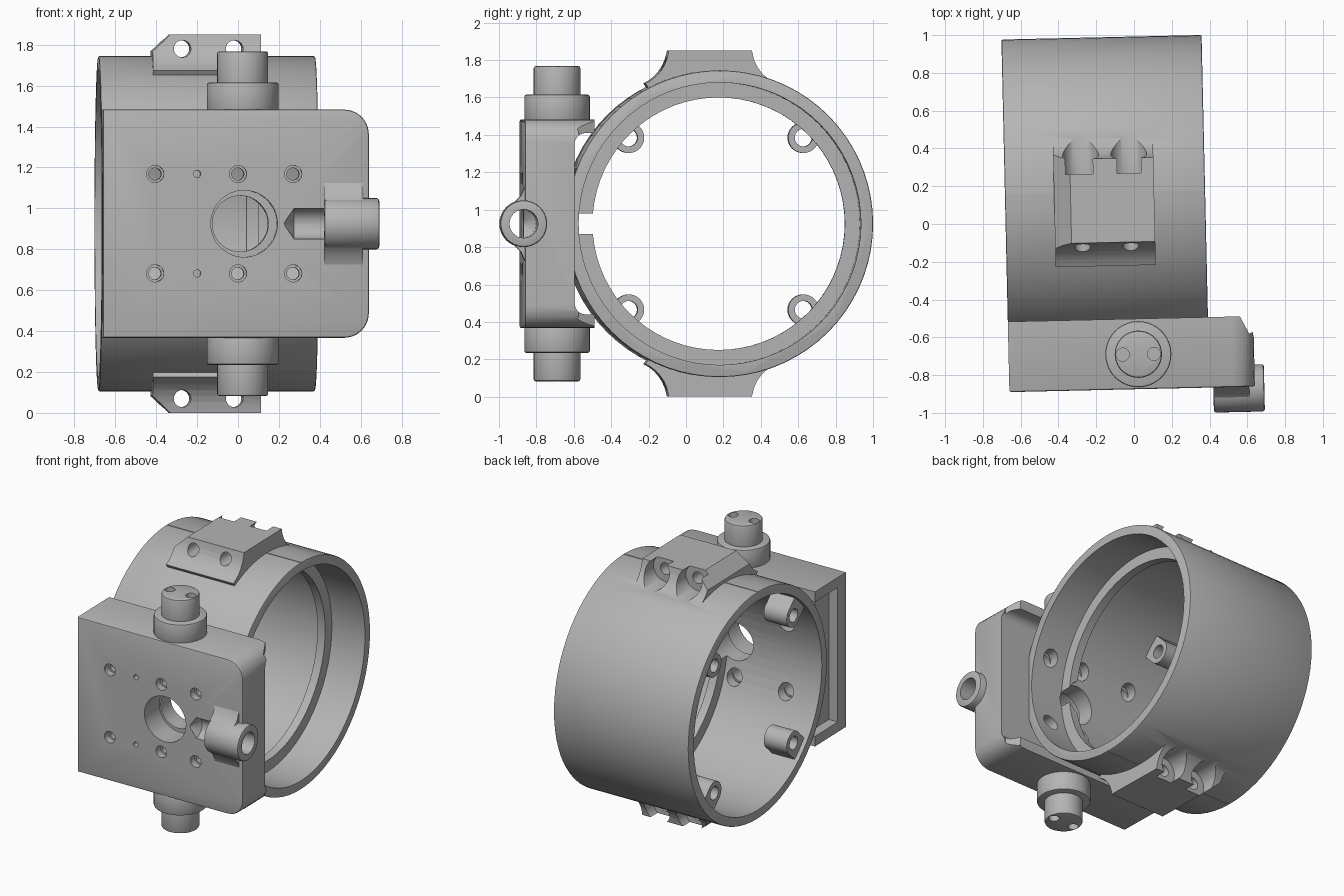
import bpy, bmesh, math
from mathutils import Matrix, Vector

if "Cube" in bpy.data.objects:
    bpy.data.objects.remove(bpy.data.objects["Cube"])

grey = bpy.data.materials.new("satin grey")
grey.use_nodes = True
COLOUR = (0.46, 0.46, 0.46, 1)
grey.diffuse_color = COLOUR
grey.node_tree.nodes["Principled BSDF"].inputs["Base Color"].default_value = COLOUR

CY, CZ = 0.172, 0.925          # ring axis
FRONT = -0.875                 # front face of the block
parts = []


def make(name, bm):
    bmesh.ops.recalc_face_normals(bm, faces=bm.faces[:])
    mesh = bpy.data.meshes.new(name)
    bm.to_mesh(mesh)
    bm.free()
    mesh.materials.append(grey)
    obj = bpy.data.objects.new(name, mesh)
    bpy.context.collection.objects.link(obj)
    return obj


def cyl(name, axis, start, end, centre, r, r2=None, seg=32, bevel=0):
    """Cylinder or cone along an axis; centre holds the other two coordinates."""
    bm = bmesh.new()
    bmesh.ops.create_cone(bm, cap_ends=True, segments=seg, radius1=r,
                          radius2=r if r2 is None else r2, depth=abs(end - start))
    if bevel:
        rim = [e for e in bm.edges if abs(e.verts[0].co.z - e.verts[1].co.z) < 1e-5]
        bmesh.ops.bevel(bm, geom=rim, offset=bevel, segments=2, affect='EDGES', profile=0.5)
    mid, (a, b) = (start + end) / 2, centre
    turn = {'x': Matrix.Rotation(math.pi / 2, 4, 'Y'),
            'y': Matrix.Rotation(-math.pi / 2, 4, 'X'), 'z': Matrix()}[axis]
    spot = {'x': (mid, a, b), 'y': (a, mid, b), 'z': (a, b, mid)}[axis]
    bm.transform(Matrix.Translation(spot) @ turn)
    return make(name, bm)


def prism(name, axis, start, end, outline):
    """Extrude an outline along x (outline is y,z) or along y (outline is x,z)."""
    bm = bmesh.new()
    place = (lambda p: (start, p[0], p[1])) if axis == 'x' else (lambda p: (p[0], start, p[1]))
    face = bm.faces.new([bm.verts.new(place(p)) for p in outline])
    new = bmesh.ops.extrude_face_region(bm, geom=[face])["geom"]
    step = Vector((end - start, 0, 0)) if axis == 'x' else Vector((0, end - start, 0))
    bmesh.ops.translate(bm, verts=[v for v in new if isinstance(v, bmesh.types.BMVert)], vec=step)
    return make(name, bm)


def box(name, lo, hi):
    return prism(name, 'x', lo[0], hi[0],
                 [(lo[1], lo[2]), (hi[1], lo[2]), (hi[1], hi[2]), (lo[1], hi[2])])


def combine(target, tools, operation='DIFFERENCE'):
    for tool in tools:
        mod = target.modifiers.new("combine", 'BOOLEAN')
        mod.operation, mod.object, mod.solver = operation, tool, 'EXACT'
        graph = bpy.context.evaluated_depsgraph_get()
        mesh = bpy.data.meshes.new_from_object(target.evaluated_get(graph))
        target.modifiers.clear()
        target.data = mesh
        bpy.data.objects.remove(tool)


def arc(cy, cz, r, a0, a1, n=6):
    return [(cy + r * math.cos(math.radians(a0 + (a1 - a0) * i / n)),
             cz + r * math.sin(math.radians(a0 + (a1 - a0) * i / n))) for i in range(n + 1)]


def flip(points):
    return [(p, 2 * CZ - q) for p, q in points]


def screw_cutters():
    tools = []
    for z in (CZ - 0.243, CZ + 0.243):
        for x in (-0.405, 0, 0.27):
            tools.append(cyl("screw_cut", 'y', -1, -0.3, (x, z), 0.03, seg=20))
            tools.append(cyl("recess_cut", 'y', -1, FRONT + 0.05, (x, z), 0.042, seg=20))
            tools.append(cyl("head_cut", 'y', -0.7, -0.3, (x, z), 0.058, seg=24))
    tools.append(cyl("window_cut", 'y', -1, -0.3, (0.015, CZ), 0.137, seg=40))
    return tools


# clamp ring with a clamping ear above and below
ring = cyl("clamp_ring", 'x', -0.66, 0.40, (CY, CZ), 0.82, seg=72, bevel=0.008)
ear = ([(-0.095, 1.85), (0.35, 1.85)] + arc(0.56, 1.87, 0.21, 190, 245)
       + [(0.4, 1.5), (-0.1, 1.5)] + arc(-0.31, 1.87, 0.215, -65, -10))
slope = [(-0.45, 1.72), (-0.45, 1.9), (-0.26, 1.9)]
for shape in (lambda p: p, flip):
    lug = prism("ear", 'x', -0.40, 0.13, shape(ear))
    combine(lug, [prism("slope_cut", 'y', -0.4, 0.8, shape(slope))])
    combine(ring, [lug], 'UNION')
bores = [cyl("rear_bore", 'x', -0.9, 0.08, (CY, CZ), 0.755, seg=72),
         cyl("lip_bore", 'x', -0.1, 0.3, (CY, CZ), 0.675, seg=72),
         cyl("mouth_bore", 'x', 0.14, 0.9, (CY, CZ), 0.755, seg=72)]
combine(ring, bores)

# bolt holes and open counterbores in the ears
bolt_tools = []
for side in (-1, 1):
    z = CZ + side * 0.855
    for x in (-0.255, 0):
        bolt_tools.append(cyl("bolt_cut", 'y', -0.5, 0.4, (x, z), 0.042, seg=24))
        bolt_tools.append(cyl("bolt_head_cut", 'y', 0.27, 0.8, (x, z), 0.095))
    # parting seam between the ring halves
    edge = CZ + side * 0.815
    bolt_tools.append(box("seam_cut", (-0.8, CY - 0.003, min(edge, edge + side * 0.05)),
                          (-0.40, CY + 0.003, max(edge, edge + side * 0.05))))
    bolt_tools.append(box("seam_cut", (0.13, CY - 0.003, min(edge, edge + side * 0.05)),
                          (0.8, CY + 0.003, max(edge, edge + side * 0.05))))
combine(ring, bolt_tools + screw_cutters())
parts.append(ring)

# four hollow screw bosses inside the rear end of the ring
for sy in (-1, 1):
    for sz in (-1, 1):
        centre = (CY + sy * 0.467, CZ + sz * 0.46)
        boss = cyl("screw_boss", 'x', -0.63, -0.45, centre, 0.082)
        radial = Vector((sy * 0.467, sz * 0.46)).normalized()
        across = Vector((-radial.y, radial.x)) * 0.08
        base = Vector(centre)
        tip = base + radial * 0.11
        web = prism("web", 'x', -0.63, -0.45, [base + across, tip + across, tip - across, base - across])
        combine(boss, [web], 'UNION')
        combine(boss, [cyl("boss_cut", 'x', -0.8, -0.3, centre, 0.047, seg=24)])
        parts.append(boss)

# mounting block with rounded left corners
LOW, HIGH = 0.367, 1.483
outline = ([(-0.66, LOW)] + arc(0.52, LOW + 0.12, 0.12, -90, 0)
           + arc(0.52, HIGH - 0.12, 0.12, 0, 90) + [(-0.66, HIGH)])
block = prism("mounting_block", 'y', FRONT, -0.502, outline)
bm = bmesh.new()
bm.from_mesh(block.data)
front_edges = [e for e in bm.edges if all(v.co.y < FRONT + 0.001 for v in e.verts)]
bmesh.ops.bevel(bm, geom=front_edges, offset=0.01, segments=2, affect='EDGES', profile=0.5)
bm.to_mesh(block.data)
bm.free()
# rear channel, hollow end and sloping rear edge
channel = (arc(-0.55, 1.35, 0.06, 180, 90) + [(-0.4, 1.41), (-0.4, 0.44)]
           + arc(-0.55, 0.50, 0.06, 270, 180))
edge_cut = box("edge_cut", (-0.1, -0.1, 0), (0.1, 0.1, 2))
edge_cut.data.transform(Matrix.Translation((0.66, -0.46, 0)) @ Matrix.Rotation(math.radians(27), 4, 'Z'))
combine(block, [prism("channel_cut", 'x', -0.9, 0.9, channel),
                box("end_cut", (-0.9, -0.77, 0.44), (-0.59, -0.4, 1.41)),
                edge_cut])
combine(block, screw_cutters())

# side tube with a flared root, its drill groove running into the block
TUBE = (-0.883, CZ)
flare = [(-0.80, CZ - 0.2), (-0.875, CZ - 0.2), (-0.895, CZ - 0.15), (-0.93, CZ - 0.115)]
root = prism("tube_root", 'x', 0.42, 0.61, flare + flip(flare)[::-1])
combine(root, [cyl("root_cut", 'x', 0.25, 0.8, TUBE, 0.08)])
tube = cyl("side_tube", 'x', 0.42, 0.69, TUBE, 0.125, seg=40, bevel=0.012)
combine(tube, [cyl("tube_cut", 'x', 0.25, 0.8, TUBE, 0.076)])
combine(block, [cyl("counterbore", 'y', -1, -0.7, (0.03, CZ), 0.163, seg=48),
                cyl("groove_cut", 'x', 0.275, 0.8, TUBE, 0.076),
                cyl("groove_tip", 'x', 0.22, 0.2751, TUBE, 0.0, 0.076)])
combine(block, [cyl("dowel_cut", 'y', -1, -0.75, (-0.2, CZ + s * 0.243), 0.018, seg=16) for s in (-1, 1)])
parts += [block, root, tube]

# pivot pins with collars above and below the block
for name, side in (("upper", 1), ("lower", -1)):
    at = (0.027, -0.69)
    level = lambda h: CZ + side * h
    collar = cyl(name + "_collar", 'z', level(0.54), level(0.69), at, 0.175, seg=40, bevel=0.01)
    pin = cyl(name + "_pin", 'z', level(0.6), level(0.843), at, 0.125, seg=40, bevel=0.012)
    combine(pin, [cyl("spanner_cut", 'z', level(0.76), level(0.9), (at[0] + dx, at[1]), 0.035, seg=20)
                  for dx in (-0.083, 0.083)])
    parts += [collar, pin]

# slight turn of the whole assembly, then smooth shading with sharp edges
pivot = Vector((0, -0.87, 0))
turn = Matrix.Translation(pivot) @ Matrix.Rotation(math.radians(1.3), 4, 'Z') @ Matrix.Translation(-pivot)
bpy.ops.object.select_all(action='DESELECT')
for part in parts:
    part.data.transform(turn)
    part.select_set(True)
bpy.context.view_layer.objects.active = ring
bpy.ops.object.shade_smooth_by_angle(angle=math.radians(30))
